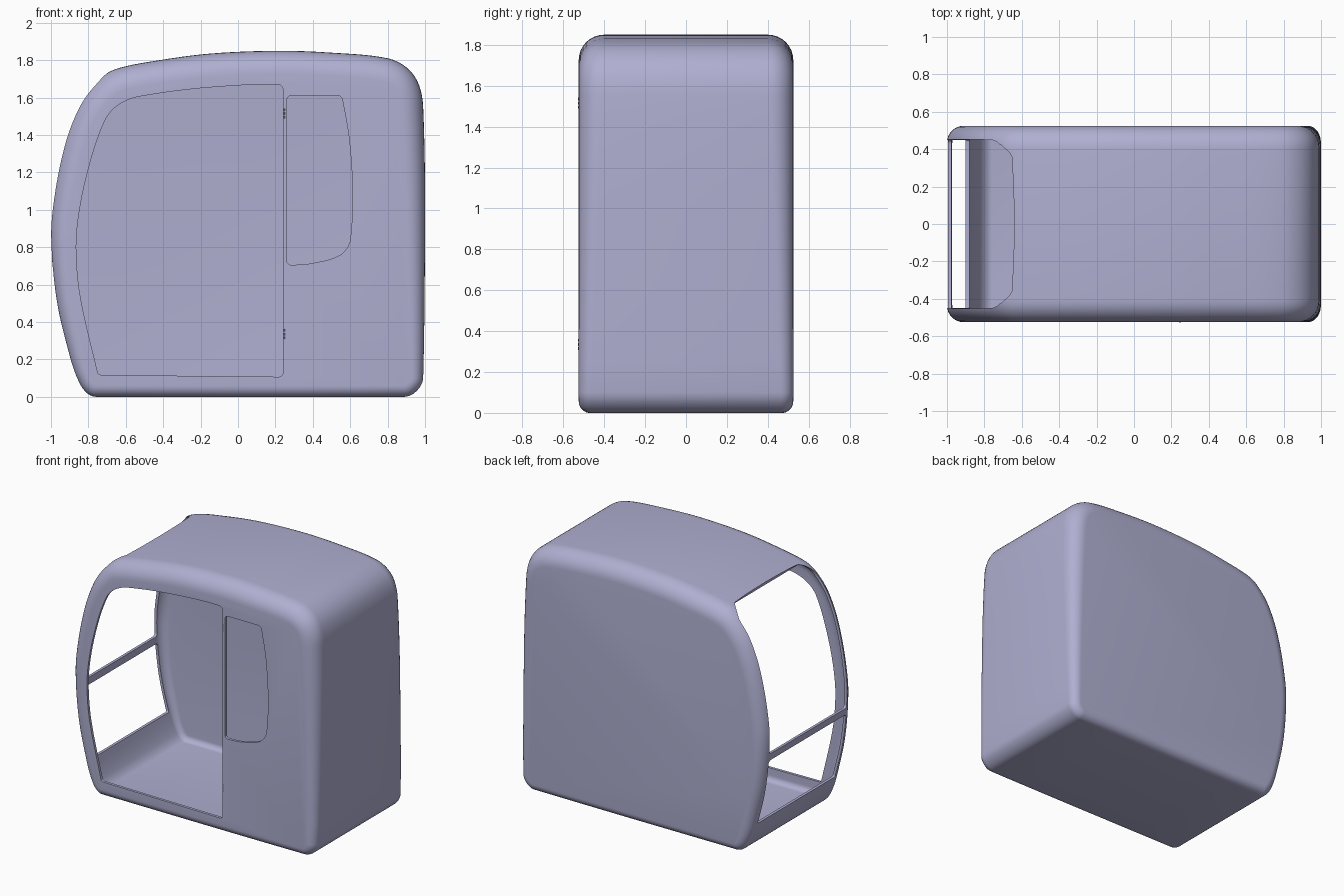
import bpy, bmesh, math
from mathutils import Vector
from mathutils.geometry import interpolate_bezier

if "Cube" in bpy.data.objects:
    bpy.data.objects.remove(bpy.data.objects["Cube"], do_unlink=True)

paint = bpy.data.materials.new("lavender grey paint")
paint.use_nodes = True
COLOUR = (0.43, 0.43, 0.64, 1)
paint.diffuse_color = COLOUR
paint.node_tree.nodes["Principled BSDF"].inputs["Base Color"].default_value = COLOUR

HALF_WIDTH = 0.525
WALL = 0.02


def smooth_loop(points, steps=6):
    """Closed smooth outline; long straight runs keep their direction."""
    pts = [Vector(p) for p in points]
    n = len(pts)
    tangents = []
    for i in range(n):
        a, b = pts[i] - pts[i - 1], pts[(i + 1) % n] - pts[i]
        tangents.append((a * a.length + b * b.length).normalized())
    out = []
    for i in range(n):
        j = (i + 1) % n
        h = (pts[j] - pts[i]).length / 3
        out += interpolate_bezier(pts[i], pts[i] + tangents[i] * h,
                                  pts[j] - tangents[j] * h, pts[j], steps + 1)[:-1]
    return out


def make_object(name, bm):
    bmesh.ops.recalc_face_normals(bm, faces=bm.faces[:])
    mesh = bpy.data.meshes.new(name)
    bm.to_mesh(mesh)
    bm.free()
    mesh.materials.append(paint)
    obj = bpy.data.objects.new(name, mesh)
    bpy.context.collection.objects.link(obj)
    return obj


def loft(name, rings):
    """Closed solid through a list of vertex rings."""
    bm = bmesh.new()
    loops = [[bm.verts.new(p) for p in ring] for ring in rings]
    n = len(loops[0])
    for a, b in zip(loops, loops[1:]):
        for i in range(n):
            j = (i + 1) % n
            bm.faces.new((a[i], a[j], b[j], b[i]))
    bm.faces.new(loops[0])
    bm.faces.new(loops[-1])
    return make_object(name, bm)


def rounded_body(name, outline, offset):
    """Side outline swept across the width with rounded side edges."""
    n = len(outline)
    normals = []
    for i in range(n):
        t = (outline[(i + 1) % n] - outline[i - 1]).normalized()
        normals.append(Vector((t.y, -t.x)))
    rings = []
    for side in (-1, 1):
        angles = [math.radians(90 * k / 8) for k in range(9)]
        if side < 0:
            angles.reverse()
        for a in angles:
            ring = []
            for p, nrm in zip(outline, normals):
                r = 0.06 + 0.035 * p.y - offset
                q = p - nrm * (offset + r * (1 - math.cos(a)))
                y = side * (HALF_WIDTH - offset - r + r * math.sin(a))
                ring.append((q.x, y, q.y))
            rings.append(ring)
    return loft(name, rings)


def cut(target, cutter):
    mod = target.modifiers.new("cut", 'BOOLEAN')
    mod.operation = 'DIFFERENCE'
    mod.solver = 'EXACT'
    mod.object = cutter
    bpy.context.view_layer.objects.active = target
    bpy.ops.object.modifier_apply(modifier=mod.name)
    bpy.data.objects.remove(cutter, do_unlink=True)


def side_cutter(name, points):
    loop = smooth_loop(points)
    return loft(name, [[(p.x, y, p.y) for p in loop] for y in (-0.7, -0.4)])


def front_cutter(name, z0, z1, r0, r1):
    w = 0.45
    loop = smooth_loop([(-w + r0, z0), (w - r0, z0), (w, z0 + r0), (w, z1 - r1),
                        (w - r1, z1), (-w + r1, z1), (-w, z1 - r1), (-w, z0 + r0)])
    return loft(name, [[(x, p.x, p.y) for p in loop] for x in (-1.2, -0.64)])


# Cab shell: hollow body with a curved nose and roof
outline = smooth_loop([
    (-0.76, 0), (0.89, 0), (0.99, 0.1), (1.0, 1.0), (0.99, 1.55), (0.94, 1.72),
    (0.8, 1.81), (0.5, 1.84), (0.2, 1.85), (-0.15, 1.835), (-0.45, 1.795),
    (-0.66, 1.75), (-0.77, 1.67), (-0.86, 1.54), (-0.93, 1.35), (-0.98, 1.1),
    (-1.0, 0.85), (-0.97, 0.52), (-0.9, 0.22), (-0.84, 0.06)])
shell = rounded_body("cab_shell", outline, 0)
cut(shell, rounded_body("cab_interior", outline, WALL))

# Door opening and the window opening behind it
cut(shell, side_cutter("door_opening", [
    (-0.73, 0.117), (0.22, 0.107), (0.24, 0.125), (0.24, 1.645), (0.215, 1.67),
    (0.05, 1.668), (-0.25, 1.645), (-0.53, 1.605), (-0.64, 1.56), (-0.71, 1.48),
    (-0.78, 1.29), (-0.84, 1.04), (-0.865, 0.8), (-0.84, 0.52), (-0.75, 0.13)]))
cut(shell, side_cutter("side_window_opening", [
    (0.285, 0.705), (0.4, 0.715), (0.54, 0.755), (0.6, 0.84), (0.612, 1.1),
    (0.595, 1.37), (0.558, 1.59), (0.535, 1.61), (0.28, 1.61), (0.262, 1.59),
    (0.262, 0.725)]))

# Windscreen openings, leaving a crossbar between them
cut(shell, front_cutter("lower_windscreen_opening", 0.22, 0.705, 0.01, 0.02))
cut(shell, front_cutter("upper_windscreen_opening", 0.755, 1.752, 0.02, 0.09))

bpy.ops.object.select_all(action='DESELECT')
shell.select_set(True)
bpy.context.view_layer.objects.active = shell
bpy.ops.object.shade_smooth_by_angle(angle=math.radians(35))

# Small door hinges: three knuckles each
for label, z in (("upper", 1.515), ("lower", 0.335)):
    bm = bmesh.new()
    for k in (-1, 0, 1):
        res = bmesh.ops.create_cone(bm, cap_ends=True, segments=10,
                                    radius1=0.006, radius2=0.006, depth=0.014)
        bmesh.ops.translate(bm, verts=res["verts"],
                            vec=(0.246, -HALF_WIDTH + 0.003, z + 0.02 * k))
    make_object(label + "_door_hinge", bm)
